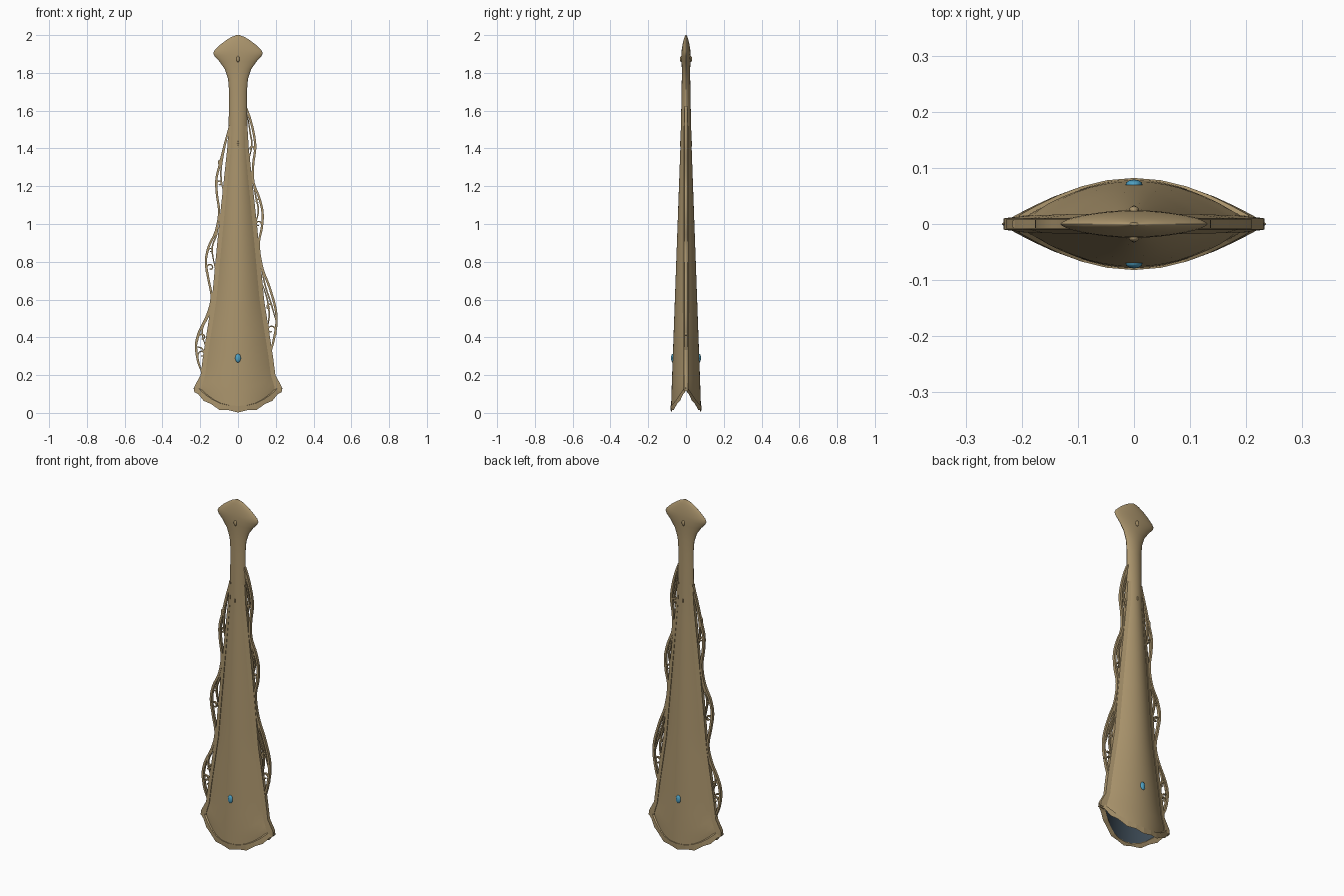
import bpy, bmesh, math
from mathutils import Vector

if "Cube" in bpy.data.objects:
    bpy.data.objects.remove(bpy.data.objects["Cube"])

def material(name, rgb):
    m = bpy.data.materials.new(name)
    m.diffuse_color = (*rgb, 1)
    m.use_nodes = True
    m.node_tree.nodes["Principled BSDF"].inputs["Base Color"].default_value = m.diffuse_color
    return m

BRONZE = material("aged bronze", (0.40, 0.295, 0.15))
DARK = material("dark slate lining", (0.05, 0.075, 0.10))
BLUE = material("blue gem", (0.08, 0.36, 0.55))

# half width and half depth against height
WIDTH = [(0, .20), (.13, .212), (.2, .19), (.3, .177), (.6, .13), (1, .093), (1.4, .054), (1.5, .05),
         (1.7, .047), (1.77, .053), (1.82, .07), (1.86, .098), (1.89, .125), (1.905, .131),
         (1.92, .124), (1.95, .093), (1.975, .06), (1.99, .035), (2, .008)]
DEPTH = [(0, .08), (.13, .076), (1.4, .03), (1.7, .023), (1.82, .022), (1.88, .025),
         (1.92, .023), (1.96, .017), (1.985, .01), (2, .003)]

def lerp(table, z):
    z = max(z, table[0][0])
    for (a, p), (b, q) in zip(table, table[1:]):
        if z <= b:
            return p + (q - p) * (z - a) / (b - a)
    return table[-1][1]

def mouth(u):
    return 0.02 + 0.115 * abs(u) ** 2.5

def point(a, level, inset=0.0):
    """Point on the lens shaped shell at angle a and height level."""
    u, s = math.cos(a), math.sin(a)
    z = level + mouth(u) * max(0, 1 - level / 0.4)
    w, d = lerp(WIDTH, z) - inset * 1.5, lerp(DEPTH, z) - inset
    p = 1.0 if z < 1 else max(0.65, 1 - (z - 1) * 0.6)
    return Vector((w * u, math.copysign(d * abs(s) ** (2 * p), s), z))

def mesh_object(name, verts, faces, mat, smooth=True):
    me = bpy.data.meshes.new(name)
    me.from_pydata([tuple(v) for v in verts], [], faces)
    bm = bmesh.new()
    bm.from_mesh(me)
    bmesh.ops.recalc_face_normals(bm, faces=bm.faces)
    bm.to_mesh(me)
    bm.free()
    me.materials.append(mat)
    ob = bpy.data.objects.new(name, me)
    bpy.context.collection.objects.link(ob)
    if smooth:
        bpy.ops.object.select_all(action='DESELECT')
        ob.select_set(True)
        bpy.context.view_layer.objects.active = ob
        bpy.ops.object.shade_smooth_by_angle(angle=math.radians(35))
    return ob

def loft(name, rings, mat, cap_start, cap_end, smooth=True, closed=False):
    n, verts = len(rings[0]), [v for r in rings for v in r]
    rows = len(rings)
    faces = []
    for i in range(rows if closed else rows - 1):
        k = (i + 1) % rows
        faces += [(i * n + j, i * n + (j + 1) % n, k * n + (j + 1) % n, k * n + j) for j in range(n)]
    if cap_start:
        faces.append(tuple(range(n))[::-1])
    if cap_end:
        faces.append(tuple(range((rows - 1) * n, rows * n)))
    return mesh_object(name, verts, faces, mat, smooth)

N = 48
angles = [2 * math.pi * i / N for i in range(N)]

# outer shell with flared tip
levels = [0, .03, .07, .12, .2] + [.3 + .1 * i for i in range(15)] + [t[0] for t in WIDTH[9:]]
loft("outer_shell", [[point(a, l) for a in angles] for l in levels], BRONZE, False, True)

# dark hollow lining
inner = [0, .05, .12, .2, .4, .7, 1, 1.3, 1.5]
loft("inner_lining", [[point(a, l, .006) for a in angles] for l in inner], DARK, False, True)

# scalloped rim band round the mouth
rim = []
M = 28
for i in range(M):
    a = 2 * math.pi * i / M
    u = math.cos(a)
    edge = point(a, 0)
    top = point(a, .018)
    out = Vector((u * .015, math.copysign(.004, math.sin(a)) if abs(math.sin(a)) > .01 else 0, 0))
    flare = Vector((u * .022, 0, 0))
    drop = .018 if i % 2 else .008
    rim.append([top, top + out * .8, edge + flare + out * .2 - Vector((0, 0, drop * .4 if abs(u) > .98 else drop)),
                point(a, 0, .008)])
loft("scalloped_rim", rim, BRONZE, False, False, False, True)

# raised rails along both edges
for side, label in ((-1, "left"), (1, "right")):
    rings = []
    for z, o in ((.115, .022), (.14, .022), (.2, .008), (.3, .008), (.45, .008), (.6, .008), (.8, .008),
                 (1, .007), (1.2, .005), (1.4, .003), (1.52, .0)):
        w = lerp(WIDTH, z)
        x0, x1 = w - .016, w + o
        d = lerp(DEPTH, z) * (1 - (x0 / w) ** 2) + .004
        e = min(.010, d)
        rings.append([Vector((side * x, y, z)) for x, y in ((x0, -d), (x1, -e), (x1, e), (x0, d))])
    loft(label + "_edge_rail", rings, BRONZE, True, True)

def ribbon(name, pts, r=.006, depth=.008, steps=5):
    """Flat vine in the xz plane through the points, tapered at both ends."""
    P = [Vector((x, 0, z)) for x, z in pts]
    P = [P[0] * 2 - P[1]] + P + [P[-1] * 2 - P[-2]]
    path = []
    for a, b, c, d in zip(P, P[1:], P[2:], P[3:]):
        for k in range(steps):
            t = k / steps
            path.append(.5 * (2 * b + (c - a) * t + (2 * a - 5 * b + 4 * c - d) * t * t
                              + (3 * b - a - 3 * c + d) * t ** 3))
    path.append(P[-2])
    rings = []
    for i, p in enumerate(path):
        t = (path[min(i + 1, len(path) - 1)] - path[max(i - 1, 0)]).normalized()
        n = Vector((t.z, 0, -t.x))
        w = r * min(1, .5 + .12 * min(i, len(path) - 1 - i))
        y = Vector((0, depth, 0))
        rings.append([p - n * w - y, p + n * w - y, p + n * w + y, p - n * w + y])
    return loft(name, rings, BRONZE, True, True)

# long waving vines
ribbon("left_vine", [(-.045, 1.52), (-.07, 1.42), (-.095, 1.32), (-.114, 1.24), (-.112, 1.16), (-.1, 1.06),
                     (-.118, .96), (-.155, .88), (-.17, .80), (-.157, .71), (-.14, .61), (-.162, .52),
                     (-.205, .43), (-.222, .36), (-.213, .28), (-.19, .21)])
ribbon("right_vine", [(.044, 1.62), (.066, 1.55), (.085, 1.47), (.091, 1.40), (.08, 1.31), (.082, 1.22),
                      (.112, 1.14), (.13, 1.06), (.126, .98), (.11, .89), (.128, .77), (.165, .67),
                      (.197, .56), (.204, .48), (.19, .39), (.17, .31)])

# inner vine strands
strands = [[(-.06, 1.45), (-.085, 1.33), (-.09, 1.25), (-.078, 1.17)],
           [(-.1, 1.06), (-.112, .95), (-.137, .87), (-.12, .76)],
           [(-.14, .62), (-.15, .53), (-.19, .44), (-.175, .36)],
           [(-.155, .53), (-.18, .47), (-.215, .42)],
           [(-.17, .30), (-.19, .34), (-.218, .35)],
           [(.05, 1.58), (.065, 1.48), (.074, 1.42), (.06, 1.35)],
           [(.075, 1.25), (.095, 1.14), (.108, 1.07), (.09, .99)],
           [(.115, .84), (.14, .69), (.175, .58), (.2, .49)],
           [(.13, .68), (.155, .6), (.165, .52), (.155, .44)]]
for i, s in enumerate(strands):
    ribbon("vine_strand_%d" % i, s, .004, .006)

# small curled tendrils
curls = [(-.098, 1.215, .012), (-.092, 1.33, .008), (-.147, .77, .015), (-.145, .86, .01), (-.19, .40, .016),
         (-.192, .31, .015), (.072, 1.40, .01), (.108, 1.0, .013), (.105, 1.12, .01), (.175, .44, .018),
         (.165, .56, .014)]
for i, (x, z, r) in enumerate(curls):
    s = 1 if x > 0 else -1
    pts = [(x + s * r * (1.25 - .1 * k) * math.cos(k * .75), z + r * (1.25 - .1 * k) * math.sin(k * .75))
           for k in range(8)]
    ribbon("tendril_%d" % i, [(x + s * r * 1.5, z - r * 1.6)] + pts, .0035, .006, 3)

# gems and studs on both faces
def bead(name, y, z, size, mat):
    bm = bmesh.new()
    bmesh.ops.create_uvsphere(bm, u_segments=16, v_segments=10, radius=1)
    verts = [Vector((v.co.x * size[0], v.co.y * size[1] + y, v.co.z * size[2] + z)) for v in bm.verts]
    faces = [[v.index for v in f.verts] for f in bm.faces]
    bm.free()
    mesh_object(name, verts, faces, mat)

for sy, face in ((-1, "front"), (1, "back")):
    bead(face + "_gem", sy * lerp(DEPTH, .29), .29, (.015, .009, .023), BLUE)
    bead(face + "_tip_stud", sy * .025, 1.873, (.009, .007, .016), BRONZE)
    bead(face + "_neck_stud", sy * .03, 1.425, (.004, .003, .014), BRONZE)
